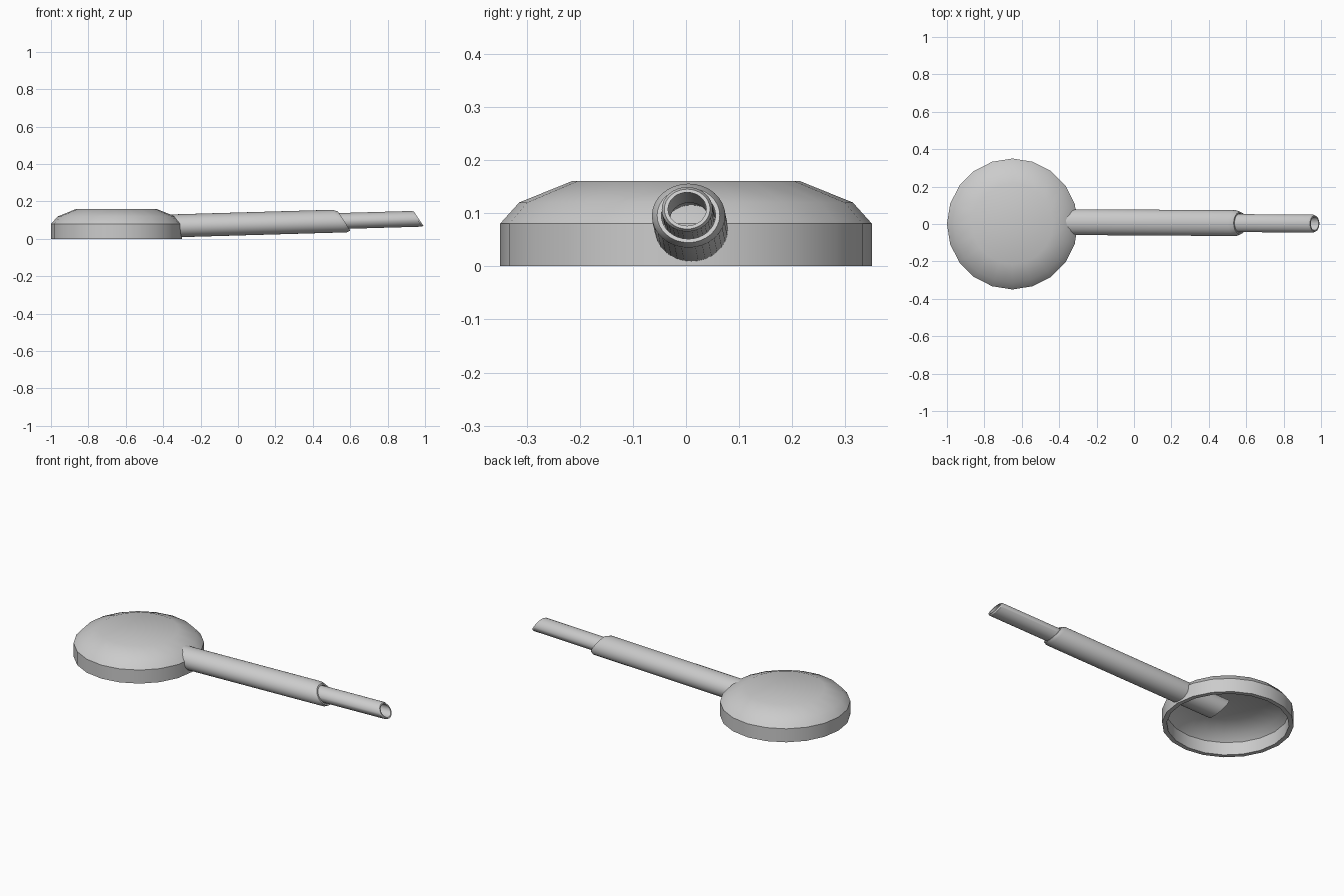
import bpy, bmesh, math

if "Cube" in bpy.data.objects:
    bpy.data.objects.remove(bpy.data.objects["Cube"])


def lathe(name, profile, sides, place, closed=False):
    """Sweep (radius, height) points round an axis; place() maps them to space."""
    bm = bmesh.new()
    rings = []
    for r, h in profile:
        if r == 0:
            rings.append([bm.verts.new(place(0, 0, h))] * sides)
        else:
            rings.append([bm.verts.new(place(r * math.cos(2 * math.pi * i / sides),
                                             r * math.sin(2 * math.pi * i / sides), h))
                          for i in range(sides)])
    pairs = list(zip(rings, rings[1:]))
    if closed:
        pairs.append((rings[-1], rings[0]))
    for a, b in pairs:
        for i in range(sides):
            j = (i + 1) % sides
            bm.faces.new(list(dict.fromkeys((a[i], a[j], b[j], b[i]))))
    bmesh.ops.recalc_face_normals(bm, faces=bm.faces)
    mesh = bpy.data.meshes.new(name)
    bm.to_mesh(mesh)
    bm.free()
    obj = bpy.data.objects.new(name, mesh)
    bpy.context.collection.objects.link(obj)
    bpy.ops.object.select_all(action='DESELECT')
    obj.select_set(True)
    bpy.context.view_layer.objects.active = obj
    bpy.ops.object.shade_smooth_by_angle(angle=math.radians(30))
    return obj


# Hollow round head, open underneath
lathe("head_shell",
      [(0, .16), (.215, .16), (.314, .12), (.35, .08), (.35, 0),
       (.325, 0), (.325, .075), (.292, .107), (.2, .143), (0, .143)],
      20, lambda x, y, z: (x - .65, y, z))


# Tube axis rises slightly and the ends are cut on a slant
def along_handle(a, b, h):
    v = b * .89
    x = h - .65 * v
    return (x, a + .008 - .006 * x, v + .094 + .029 * (x - .5))


def tube(name, start, end, outer, inner, chamfer, bevel_len):
    lathe(name, [(inner, start), (outer, start), (outer, end - bevel_len),
                 (outer - chamfer, end), (inner, end)],
          32, along_handle, closed=True)


tube("handle_sleeve", -.58, .567, .069, .051, .010, .024)
tube("handle_inner_pipe", .3, .966, .048, .036, .005, .010)
